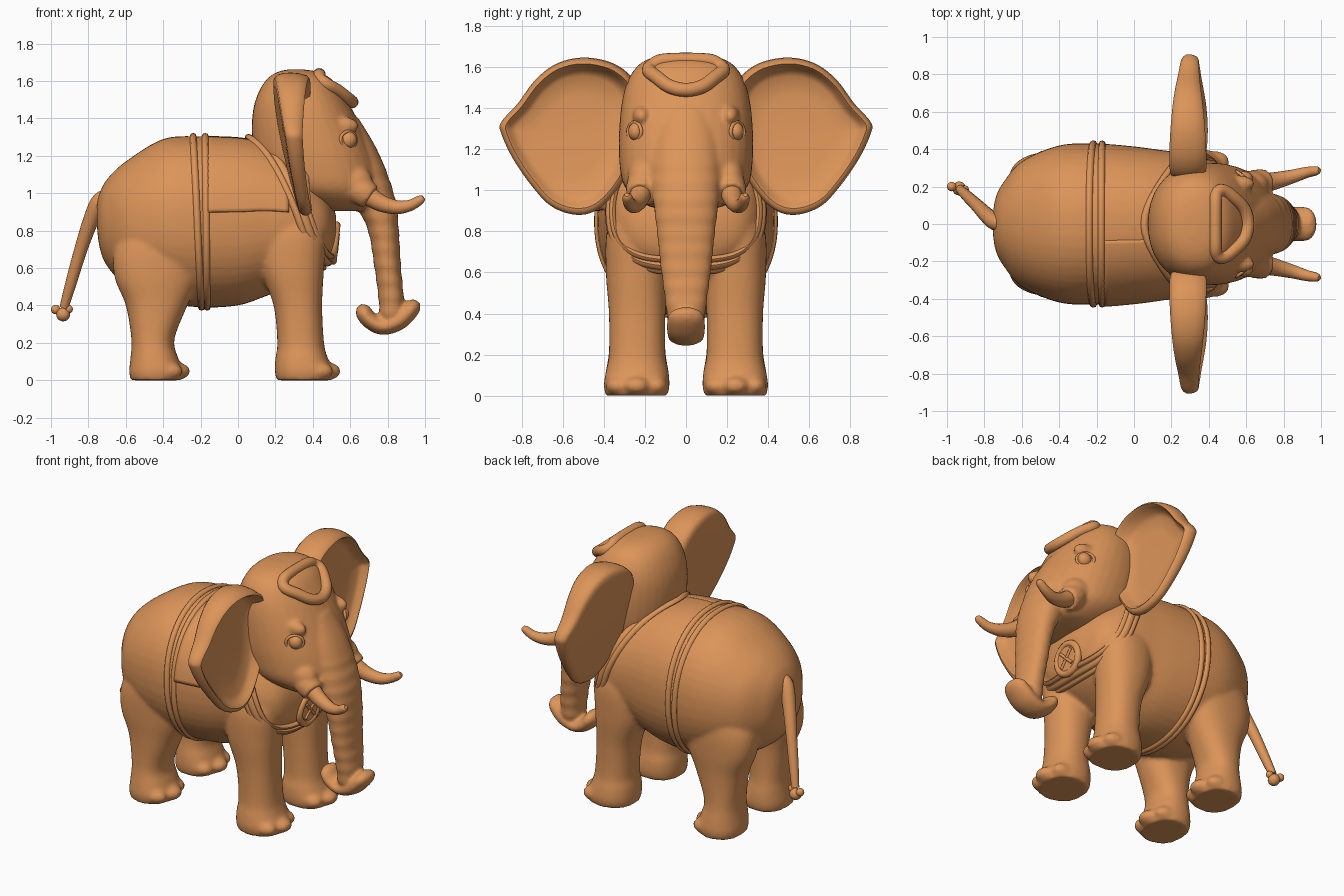
import bpy, bmesh
from math import sin, cos, pi, copysign
from mathutils import Vector, Matrix

if "Cube" in bpy.data.objects:
    bpy.data.objects.remove(bpy.data.objects["Cube"])

clay = bpy.data.materials.new("clay")
clay.diffuse_color = (0.72, 0.30, 0.10, 1)
clay.use_nodes = True
clay.node_tree.nodes["Principled BSDF"].inputs["Base Color"].default_value = clay.diffuse_color


def spline(rows, n=6, cyclic=False):
    """Catmull-Rom interpolation of equal-length tuples."""
    out, m = [], len(rows)
    for i in range(m if cyclic else m - 1):
        get = lambda k: rows[k % m] if cyclic else rows[max(0, min(m - 1, k))]
        a, b, c, d = get(i - 1), get(i), get(i + 1), get(i + 2)
        for j in range(n):
            t = j / n
            out.append(tuple(0.5 * (2*q + (r-p)*t + (2*p-5*q+4*r-s)*t*t + (3*q-p-3*r+s)*t**3)
                             for p, q, r, s in zip(a, b, c, d)))
    return out if cyclic else out + [tuple(rows[-1])]


def loft(bm, rings, closed=False, caps=True):
    vs = [[bm.verts.new(p) for p in r] for r in rings]
    n = len(vs[0])
    for i in range(len(vs) if closed else len(vs) - 1):
        a, b = vs[i], vs[(i + 1) % len(vs)]
        for j in range(n):
            bm.faces.new((a[j], a[(j+1) % n], b[(j+1) % n], b[j]))
    if caps and not closed:
        bm.faces.new(vs[0])
        bm.faces.new(vs[-1])


def sweep(bm, keys, ref, k=1, cyclic=False, n=6, sides=14):
    """Tube through (x, y, z, radius) keys; k widens it along ref."""
    pts, ref, rings = spline(keys, n, cyclic) if n > 1 else keys, Vector(ref), []
    m = len(pts)
    for i, p in enumerate(pts):
        lo, hi = ((i-1) % m, (i+1) % m) if cyclic else (max(i-1, 0), min(i+1, m-1))
        t = (Vector(pts[hi][:3]) - Vector(pts[lo][:3])).normalized()
        a = t.cross(ref).normalized()
        b = a.cross(t)
        rings.append([Vector(p[:3]) + max(p[3], 0.003) * (a*cos(u) + b*sin(u)*k)
                      for u in (2*pi*j/sides for j in range(sides))])
    loft(bm, rings, cyclic)


def ball(bm, c, size):
    bmesh.ops.create_uvsphere(bm, u_segments=24, v_segments=14, radius=1,
                              matrix=Matrix.Translation(c) @ Matrix.Diagonal((*size, 1)))


def finish(name, bm, mirror=False, voxel=0, smooth=4, thick=0):
    bmesh.ops.recalc_face_normals(bm, faces=bm.faces[:])
    me = bpy.data.meshes.new(name)
    bm.to_mesh(me)
    bm.free()
    ob = bpy.data.objects.new(name, me)
    bpy.context.collection.objects.link(ob)
    me.materials.append(clay)
    bpy.ops.object.select_all(action='DESELECT')
    ob.select_set(True)
    bpy.context.view_layer.objects.active = ob
    bpy.ops.object.shade_smooth_by_angle(angle=0.8)
    if mirror:
        ob.modifiers.new("mirror", 'MIRROR').use_axis = (False, True, False)
    if thick:
        mod = ob.modifiers.new("thickness", 'SOLIDIFY')
        mod.thickness, mod.offset = thick, 0
    if voxel:
        mod = ob.modifiers.new("fuse", 'REMESH')
        mod.mode, mod.voxel_size, mod.use_smooth_shade = 'VOXEL', voxel, True
        mod = ob.modifiers.new("soften", 'SMOOTH')
        mod.factor, mod.iterations = 0.5, smooth
    return ob


def sup(v, p):
    return copysign(abs(v) ** p, v)


def slice_z(z, x0, x1, y0, y1, p=0.88, n=36):
    return [((x0+x1)/2 + (x1-x0)/2*sup(cos(2*pi*i/n), p),
             (y0+y1)/2 + (y1-y0)/2*sup(sin(2*pi*i/n), p), z) for i in range(n)]


# Torso profile: x, belly z, back z, half width
torso = spline([(-.755, .83, .94, .05), (-.74, .71, 1.0, .14), (-.7, .61, 1.075, .22),
                (-.6, .51, 1.17, .335), (-.4, .42, 1.29, .42), (-.2, .39, 1.305, .43),
                (0, .4, 1.30, .415), (.15, .45, 1.27, .395), (.3, .51, 1.2, .375),
                (.42, .58, 1.08, .33), (.49, .66, .98, .25), (.525, .74, .88, .1)], 6)


def torso_pt(x, th):
    for a, b in zip(torso, torso[1:]):
        if x <= b[0]:
            break
    t = (x - a[0]) / (b[0] - a[0])
    zb, zt, w = (a[i] + (b[i] - a[i]) * t for i in (1, 2, 3))
    return Vector((x, w*sup(sin(th), .92), (zb+zt)/2 + (zt-zb)/2*sup(cos(th), .92)))


def torso_off(x, th, off):
    p, e = torso_pt(x, th), .01
    n = (torso_pt(x+e, th) - torso_pt(x-e, th)).cross(torso_pt(x, th+e) - torso_pt(x, th-e)).normalized()
    if n.dot(Vector((0, sin(th), cos(th)))) < 0:
        n = -n
    return p + n * off


# Torso, legs and toes fused
bm = bmesh.new()
loft(bm, [[torso_pt(r[0], 2*pi*i/48 + .001) for i in range(48)] for r in torso])
front = [(0, .205, .5, .09, .39), (.05, .197, .51, .08, .4), (.12, .2, .48, .085, .39),
         (.2, .21, .46, .1, .375), (.4, .19, .45, .1, .375), (.6, .12, .46, .09, .39),
         (.8, .1, .47, .08, .385), (.95, .15, .42, .1, .32)]
hind = [(0, -.575, -.31, .09, .39), (.05, -.582, -.295, .08, .4), (.12, -.575, -.32, .085, .39),
        (.22, -.57, -.34, .1, .375), (.4, -.6, -.27, .1, .375), (.55, -.66, -.2, .09, .385),
        (.7, -.66, -.16, .08, .385), (.85, -.58, -.18, .08, .36), (1, -.5, -.25, .1, .28)]
for rows, fx in ((front, .455), (hind, -.35)):
    for s in (1, -1):
        loft(bm, [slice_z(z, a, b, s*c, s*d) for z, a, b, c, d in spline(rows, 5)])
        for y, dx, w in ((.145, -.02, .055), (.24, .02, .07), (.335, -.02, .055)):
            ball(bm, (fx + dx, s*y, .048), (.075, w, .047))
finish("torso_and_legs", bm, voxel=.0125, smooth=8)

# Head, trunk and cheeks fused
tusk = [(.62, .21, 1.04, .055), (.7, .22, .985, .052), (.77, .235, .945, .045), (.85, .255, .925, .037),
        (.92, .275, .935, .03), (.975, .285, .965, .024), (.992, .288, .978, .012)]
bm = bmesh.new()
skull = [(1.662, .27, .35, .06), (1.648, .21, .43, .155), (1.61, .155, .5, .23), (1.54, .11, .555, .28),
         (1.44, .08, .615, .31), (1.3, .075, .685, .325), (1.15, .1, .745, .325),
         (1.02, .18, .765, .3), (.93, .34, .75, .2), (.905, .42, .7, .1)]
loft(bm, [slice_z(z, a, b, -w, w, .92) for z, a, b, w in spline(skull, 5)])
trunk = [(1.4, .4, .645, .13), (1.25, .45, .735, .165), (1.1, .5, .8, .175), (.95, .62, .845, .16),
         (.8, .695, .86, .142), (.6, .73, .872, .12), (.45, .75, .885, .1), (.34, .76, .88, .085),
         (.3, .79, .85, .06)]
rings = []
for z, a, b, w in spline(trunk, 18):
    r = .002 * sin(z * 2*pi / .085) if z < 1.15 else 0
    rings.append(slice_z(z, a - r, b + r, -w - r, w + r))
loft(bm, rings)
# Curled trunk tip
sweep(bm, [(.648, 0, .4, .015), (.665, 0, .375, .042), (.7, 0, .325, .046), (.77, 0, .288, .046),
           (.85, 0, .312, .05), (.905, 0, .36, .05), (.94, 0, .4, .042), (.955, 0, .425, .02)],
      (0, 1, 0), k=1.9)
for s in (1, -1):
    ball(bm, (.62, s*.21, 1.06), (.1, .075, .09))
    ball(bm, (.555, s*.215, 1.36), (.09, .045, .05))
    sweep(bm, [(.6, s*.205, 1.055, .07), (.66, s*.215, 1.012, .078), (.71, s*.222, .978, .07)], (0, 1, 0))
finish("head_and_trunk", bm, voxel=.012, smooth=6)

# Tusks
bm = bmesh.new()
sweep(bm, tusk, (0, 1, 0))
finish("tusks", bm, mirror=True)

# Eyes with lids
bm = bmesh.new()
ball(bm, (.59, .243, 1.285), (.045, .038, .045))
ring = [(.59 + .042*cos(u), .25 - .032*cos(u), 1.285 + .045*sin(u), .009) for u in (pi*j/4 for j in range(8))]
sweep(bm, ring, (.6, .8, 0), cyclic=True, n=4, sides=8)
finish("eyes", bm, mirror=True)

# Dished ears with a thick rolled rim
outline = spline([(.24, 1.5), (.33, 1.605), (.48, 1.645), (.62, 1.62), (.73, 1.54), (.82, 1.42), (.9, 1.33),
                  (.897, 1.27), (.84, 1.15), (.75, 1.02), (.66, .925), (.55, .882), (.45, .895),
                  (.36, .97), (.28, 1.1), (.24, 1.3)], 5, True)
section = [(.02, -.1), (.5, -.1), (.76, -.02), (.84, .25), (.88, .75), (.92, 1), (.96, .85), (.99, .4), (1, 0),
           (.995, -.4), (.97, -.75), (.92, -.95), (.8, -1), (.5, -.95), (.02, -.9)]
bm = bmesh.new()
rings = []
for k, o in section:
    ring = []
    for oy, oz in outline:
        y, z = .55 + (oy - .55)*k, 1.27 + (oz - 1.27)*k
        t = min(1, max(0, (z - .88) / .77))
        half = (.115 - .045*(y - .28)/.62) * (.36 + .64*t**1.3)
        ring.append((.285 + .08*(1 - t)**2.2 + o*half, y, z))
    rings.append(ring)
loft(bm, rings)
finish("ears", bm, mirror=True)

# Forehead ornament: rounded triangular ring
shape = [(.435, .1, 1.632), (.44, .16, 1.608), (.475, .18, 1.582), (.535, .14, 1.548), (.59, .08, 1.505)]
loop = [(*p, .034) for p in shape] + [(.61, 0, 1.488, .034)]
loop += [(x, -y, z, .034) for x, y, z in reversed(shape)]
bm = bmesh.new()
sweep(bm, loop, (.6, 0, .8), cyclic=True, n=5)
finish("forehead_ornament", bm)

# Girth straps
bm = bmesh.new()
for x, lean in ((-.24, .045), (-.175, .01)):
    ring = []
    for i in range(64):
        th = 2*pi*i/64 + .001
        ring.append((*torso_off(x + lean*(1 - cos(th))/2, th, .002), .015))
    sweep(bm, ring, (1, 0, 0), k=1.2, cyclic=True, n=1, sides=8)
finish("girth_straps", bm)

# Collar bands sloping from the nape to the chest
bm = bmesh.new()
for shift, r in ((-.045, .016), (0, .022), (.045, .016)):
    ring = []
    for i in range(72):
        th = 2*pi*i/72 + .001
        s = (sin(th/2)**2 + .01)**.45
        x = .045 + shift*(1 - .5*min(1, s)**2) + .425*s
        ring.append((*torso_off(x, th, .008), r))
    sweep(bm, ring, (1, 0, 0), k=1.2, cyclic=True, n=1, sides=8)
finish("collar", bm)

# Saddle cloth, on the near flank only
bm = bmesh.new()
grid = [[bm.verts.new(torso_off(-.16 + .43*i/20, -1.48 + 1.3*j/30, .008 - .012*j/30)) for j in range(31)] for i in range(21)]
for i in range(20):
    for j in range(30):
        bm.faces.new((grid[i][j], grid[i][j+1], grid[i+1][j+1], grid[i+1][j]))
finish("saddle_cloth", bm, thick=.015)

# Chest medallion: disc, rim and crossed relief bars
bm = bmesh.new()
place = Matrix.Translation((.505, 0, .735)) @ Matrix.Rotation(pi/2 + .1, 4, 'Y')
bmesh.ops.create_cone(bm, cap_ends=True, segments=40, radius1=.095, radius2=.095, depth=.05, matrix=place)
axis = place.to_3x3() @ Vector((0, 0, 1))
rim = [(*(place @ Vector((.095*cos(u), .095*sin(u), .012))), .022) for u in (2*pi*j/12 for j in range(12))]
sweep(bm, rim, axis, cyclic=True, n=4, sides=10)
for u in (pi/4, 3*pi/4):
    d = Vector((.07*cos(u), .07*sin(u), 0))
    sweep(bm, [(*(place @ (Vector((0, 0, .025)) + d*e)), .01) for e in (-1, 0, 1)], axis, sides=8)
finish("chest_medallion", bm)

# Tail and tuft
bm = bmesh.new()
sweep(bm, [(-.69, 0, 1.0, .03), (-.74, .01, .955, .045), (-.785, .045, .86, .042), (-.84, .1, .7, .035),
           (-.893, .15, .52, .03), (-.93, .185, .39, .024)], (0, 1, 0))
for c, r in (((-.935, .19, .352), .037), ((-.975, .2, .378), .025), ((-.905, .185, .38), .022)):
    ball(bm, c, (r, r, r))
finish("tail", bm)
